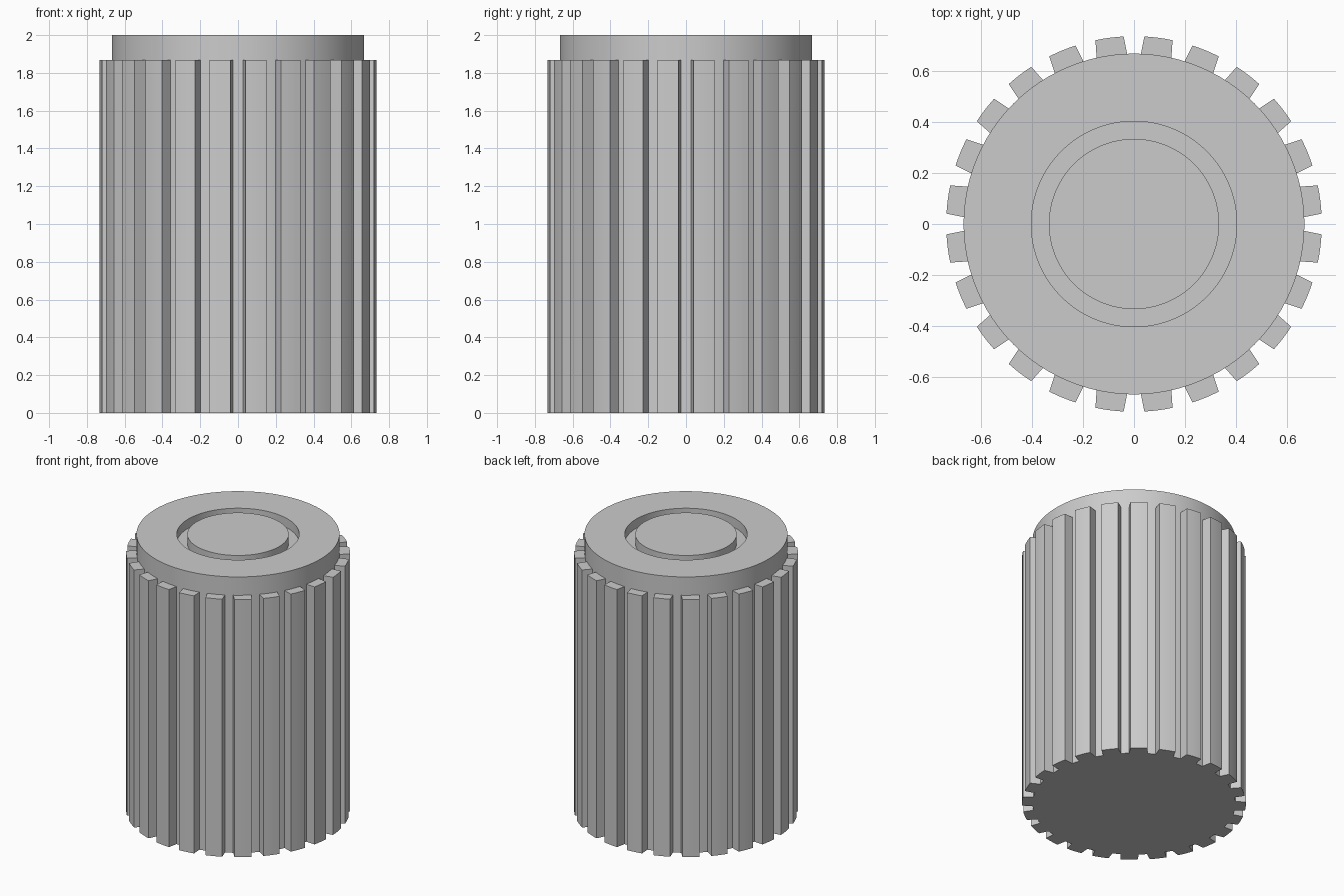
import bpy, bmesh
from math import sin, cos, pi, radians

cube = bpy.data.objects.get("Cube")
if cube:
    bpy.data.objects.remove(cube, do_unlink=True)

CORE_R, RIB_R = 0.667, 0.735
TOP, RIB_TOP = 2.0, 1.867
GROOVE_IN, GROOVE_OUT, GROOVE_DEPTH = 0.333, 0.402, 0.067
RIBS, SEGMENTS = 24, 96

grey = bpy.data.materials.new("plain grey")
grey.use_nodes = True
colour = (0.6, 0.6, 0.6, 1)
grey.diffuse_color = colour
grey.node_tree.nodes["Principled BSDF"].inputs["Base Color"].default_value = colour


def finish(bm, name):
    bmesh.ops.recalc_face_normals(bm, faces=bm.faces)
    mesh = bpy.data.meshes.new(name)
    bm.to_mesh(mesh)
    bm.free()
    mesh.materials.append(grey)
    obj = bpy.data.objects.new(name, mesh)
    bpy.context.collection.objects.link(obj)
    bpy.ops.object.select_all(action="DESELECT")
    obj.select_set(True)
    bpy.context.view_layer.objects.active = obj
    bpy.ops.object.shade_smooth_by_angle(angle=radians(30))
    return obj


# Core cylinder with a ring groove sunk into its top
floor = TOP - GROOVE_DEPTH
profile = [(CORE_R, 0), (CORE_R, TOP), (GROOVE_OUT, TOP),
           (GROOVE_OUT, floor), (GROOVE_IN, floor), (GROOVE_IN, TOP)]
bm = bmesh.new()
rings = []
for r, z in profile:
    angles = [2 * pi * i / SEGMENTS for i in range(SEGMENTS)]
    rings.append([bm.verts.new((r * cos(a), r * sin(a), z)) for a in angles])
for low, high in zip(rings, rings[1:]):
    for i in range(SEGMENTS):
        j = (i + 1) % SEGMENTS
        bm.faces.new((low[i], low[j], high[j], high[i]))
bm.faces.new(rings[0])
bm.faces.new(rings[-1])
finish(bm, "core")

# Grip ribs around the core, tapering slightly outwards
bm = bmesh.new()
half_outer, half_inner, steps = radians(4.35), radians(5.25), 4
for k in range(RIBS):
    mid = 2 * pi * (k + 0.5) / RIBS
    outline = [(CORE_R - 0.005, mid - half_inner)]
    outline += [(RIB_R, mid + half_outer * (2 * s / steps - 1)) for s in range(steps + 1)]
    outline.append((CORE_R - 0.005, mid + half_inner))
    base = bm.faces.new([bm.verts.new((r * cos(a), r * sin(a), 0)) for r, a in outline])
    raised = bmesh.ops.extrude_face_region(bm, geom=[base], use_keep_orig=True)
    verts = [g for g in raised["geom"] if isinstance(g, bmesh.types.BMVert)]
    bmesh.ops.translate(bm, verts=verts, vec=(0, 0, RIB_TOP))
finish(bm, "grip_ribs")
